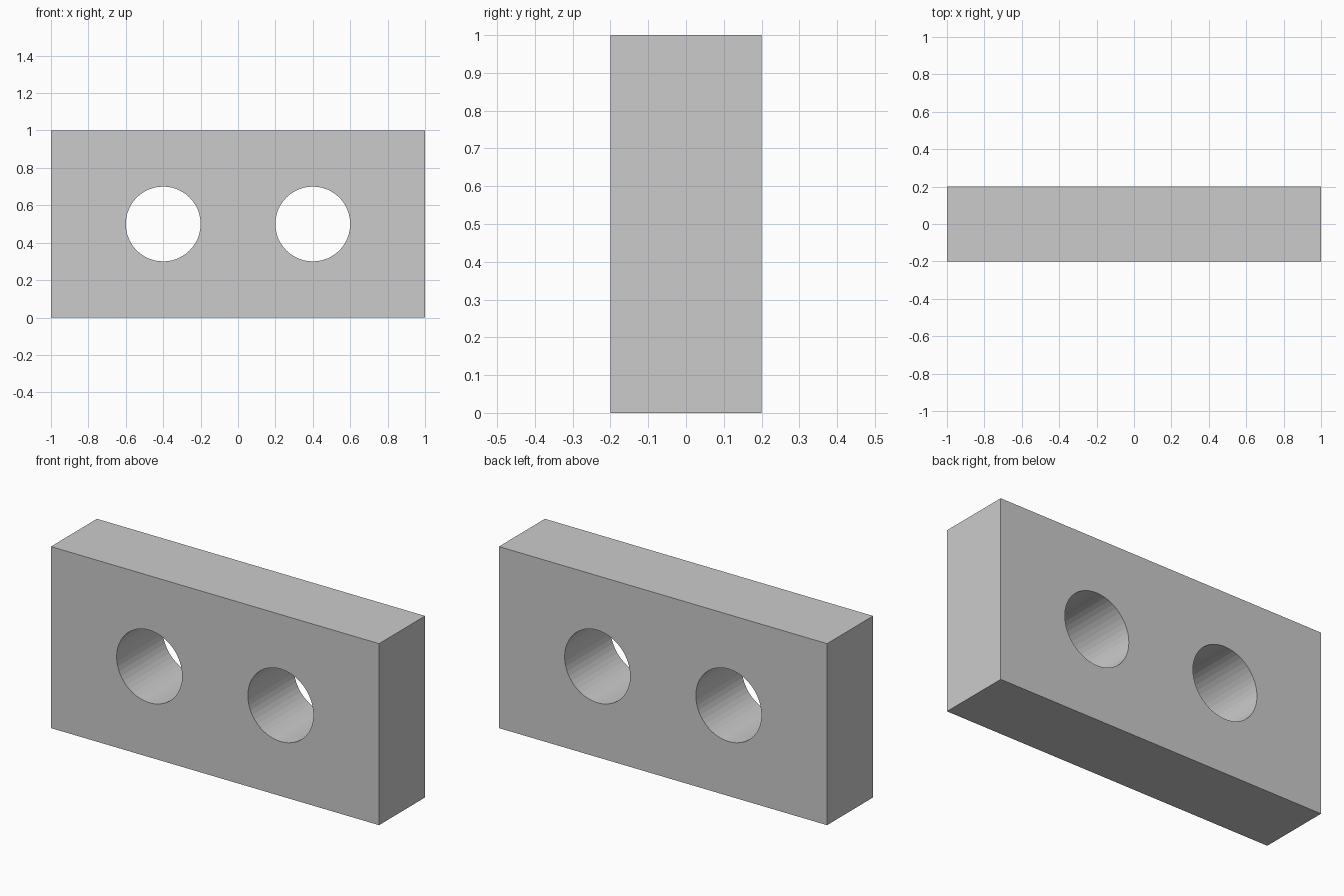
import bpy
import math

if "Cube" in bpy.data.objects:
    bpy.data.objects.remove(bpy.data.objects["Cube"])

WIDTH, DEPTH, HEIGHT = 2.0, 0.4, 1.0
HOLE_RADIUS, HOLE_OFFSET = 0.2, 0.4

# Rectangular block standing on the ground
bpy.ops.mesh.primitive_cube_add(size=1, location=(0, 0, HEIGHT / 2))
block = bpy.context.object
block.name = "block"
block.scale = (WIDTH, DEPTH, HEIGHT)
bpy.ops.object.transform_apply(location=True, rotation=False, scale=True)


def drill(target, x):
    """Cut a round hole from front to back through the target."""
    bpy.ops.mesh.primitive_cylinder_add(
        vertices=48, radius=HOLE_RADIUS, depth=DEPTH * 2,
        location=(x, 0, HEIGHT / 2), rotation=(math.pi / 2, 0, 0))
    cutter = bpy.context.object
    cutter.name = "hole_cutter"
    cutter.hide_render = True
    mod = target.modifiers.new("hole", 'BOOLEAN')
    mod.operation = 'DIFFERENCE'
    mod.solver = 'EXACT'
    mod.object = cutter
    bpy.context.view_layer.objects.active = target
    bpy.ops.object.modifier_apply(modifier=mod.name)
    bpy.data.objects.remove(cutter, do_unlink=True)


# Two through holes, left and right
for side in (-1, 1):
    drill(block, side * HOLE_OFFSET)
